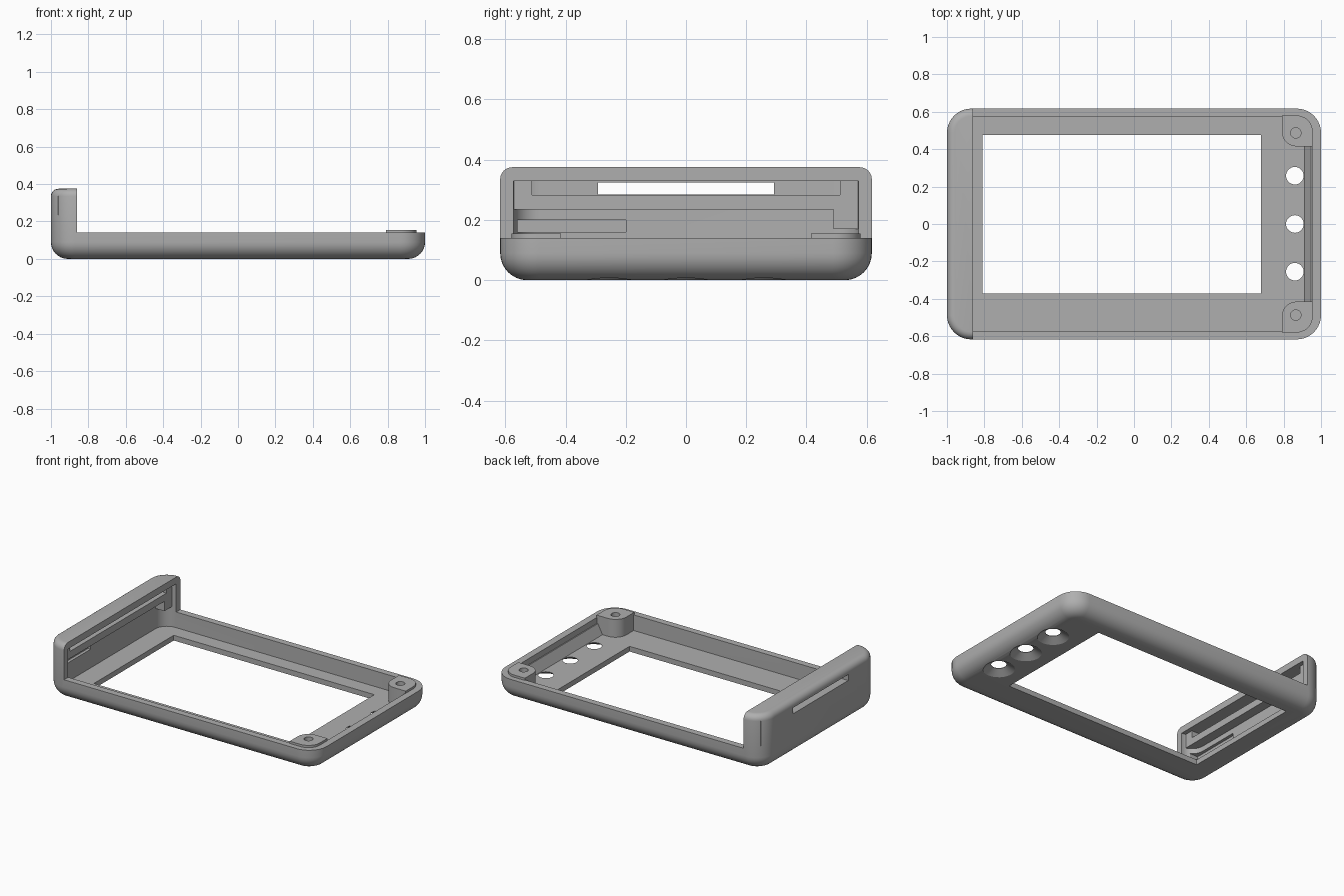
import bpy, bmesh, math
from mathutils import Vector

if "Cube" in bpy.data.objects:
    bpy.data.objects.remove(bpy.data.objects["Cube"])

grey = bpy.data.materials.new("plain_grey")
grey.use_nodes = True
grey.diffuse_color = (0.43, 0.43, 0.43, 1)
grey.node_tree.nodes["Principled BSDF"].inputs["Base Color"].default_value = grey.diffuse_color

FLOOR, RIM, TOP = 0.035, 0.14, 0.375
HALF_Y = 0.617
END_X = -0.86          # open side of the raised end


def rounded_rect(x0, x1, y0, y1, radii, steps=10):
    """Outline; radii run from the +x +y corner counter-clockwise."""
    pts = []
    corners = [(x1, y1, -1, -1), (x0, y1, 1, -1), (x0, y0, 1, 1), (x1, y0, -1, 1)]
    for k, ((x, y, sx, sy), r) in enumerate(zip(corners, radii)):
        n = steps if r > 0 else 0
        for i in range(n + 1):
            a = math.pi / 2 * (k + (i / n if n else 0))
            pts.append((x + sx * r + r * math.cos(a), y + sy * r + r * math.sin(a)))
    return pts


def circle(x, y, r, n=32):
    return [(x + r * math.cos(math.tau * i / n), y + r * math.sin(math.tau * i / n))
            for i in range(n)]


def loft(name, rings):
    """Solid through a stack of (outline, z) rings."""
    bm = bmesh.new()
    loops = [[bm.verts.new((x, y, z)) for x, y in pts] for pts, z in rings]
    for low, high in zip(loops, loops[1:]):
        for i in range(len(low)):
            j = (i + 1) % len(low)
            bm.faces.new((low[i], low[j], high[j], high[i]))
    bm.faces.new(loops[0][::-1])
    bm.faces.new(loops[-1])
    bmesh.ops.recalc_face_normals(bm, faces=bm.faces)
    mesh = bpy.data.meshes.new(name)
    bm.to_mesh(mesh)
    bm.free()
    mesh.materials.append(grey)
    ob = bpy.data.objects.new(name, mesh)
    bpy.context.collection.objects.link(ob)
    return ob


def box(name, x0, x1, y0, y1, z0, z1):
    outline = [(x1, y1), (x0, y1), (x0, y0), (x1, y0)]
    return loft(name, [(outline, z0), (outline, z1)])


def prism(name, outline, z0, z1):
    return loft(name, [(outline, z0), (outline, z1)])


def cut(ob, cutters):
    for c in cutters:
        mod = ob.modifiers.new("cut", 'BOOLEAN')
        mod.operation, mod.solver, mod.object = 'DIFFERENCE', 'EXACT', c
    bpy.context.view_layer.update()
    graph = bpy.context.evaluated_depsgraph_get()
    mesh = bpy.data.meshes.new_from_object(ob.evaluated_get(graph))
    ob.modifiers.clear()
    ob.data = mesh
    for c in cutters:
        bpy.data.objects.remove(c)


def smooth(ob):
    bpy.ops.object.select_all(action='DESELECT')
    ob.select_set(True)
    bpy.context.view_layer.objects.active = ob
    bpy.ops.object.shade_smooth_by_angle(angle=math.radians(30))


# Outer shell: rounded below, softer rounding on the top of the raised end
def shell_ring(inset, z):
    r = 0.13 - inset
    return rounded_rect(-1 + inset, 1 - inset, -HALF_Y + inset, HALF_Y - inset, [r] * 4), z


rings = []
for i in range(9):
    a = math.pi / 2 * i / 8
    rings.append(shell_ring(0.09 * (1 - math.sin(a)), 0.09 * (1 - math.cos(a))))
for i in range(7):
    a = math.pi / 2 * i / 6
    rings.append(shell_ring(0.04 * (1 - math.cos(a)), TOP - 0.04 * (1 - math.sin(a))))
case = loft("case_shell", rings)

cutters = [
    box("cut_above_rim", END_X, 1.2, -1, 1, RIM, 0.6),
    prism("cut_cavity", rounded_rect(-0.955, 0.952, -0.573, 0.573, [0.085] * 4), FLOOR, 0.33),
    box("cut_window", -0.81, 0.68, -0.372, 0.475, -0.1, 0.1),
    box("cut_port", -1.1, -0.9, -0.293, 0.293, 0.285, 0.325),
    # shallow groove in the inner face of the raised end
    box("cut_groove", -0.975, -0.9, -0.56, -0.2, 0.16, 0.2),
]
# Button holes, flared on the underside
for y in (-0.255, 0.0, 0.258):
    cutters.append(loft("cut_button", [(circle(0.86, y, 0.115), -0.01), (circle(0.86, y, 0.047), 0.032),
                                       (circle(0.86, y, 0.047), 0.1)]))
cut(case, cutters)
smooth(case)

# Screw bosses in the two corners beside the buttons
for side, label in ((1, "left"), (-1, "right")):
    y0, y1 = sorted((side * 0.415, side * 0.58))
    radii = [0.085, 0, 0.08, 0] if side > 0 else [0, 0.08, 0, 0.085]
    boss = prism(label + "_screw_boss", rounded_rect(0.79, 0.955, y0, y1, radii), FLOOR - 0.005, 0.155)
    cut(boss, [prism("cut_screw", circle(0.865, side * 0.487, 0.028, 24), 0.06, 0.3)])
    smooth(boss)

# Sloped strip along the inner wall behind the buttons
strip_low = [(0.96, 0.43), (0.908, 0.43), (0.908, -0.43), (0.96, -0.43)]
strip_high = [(0.96, 0.43), (0.945, 0.43), (0.945, -0.43), (0.96, -0.43)]
loft("inner_end_strip", [(strip_low, FLOOR - 0.005), (strip_high, 0.1)])

# Ledge, cheeks and corner block inside the raised end
LEDGE_X = -0.89
box("port_ledge", -0.962, LEDGE_X, -0.58, 0.58, 0.235, 0.282)
for y0, y1, label in ((0.512, 0.58, "left"), (-0.58, -0.512, "right")):
    box(label + "_port_cheek", -0.962, LEDGE_X, y0, y1, 0.28, 0.335)
box("corner_block", -0.962, LEDGE_X, 0.49, 0.58, 0.17, 0.237)
